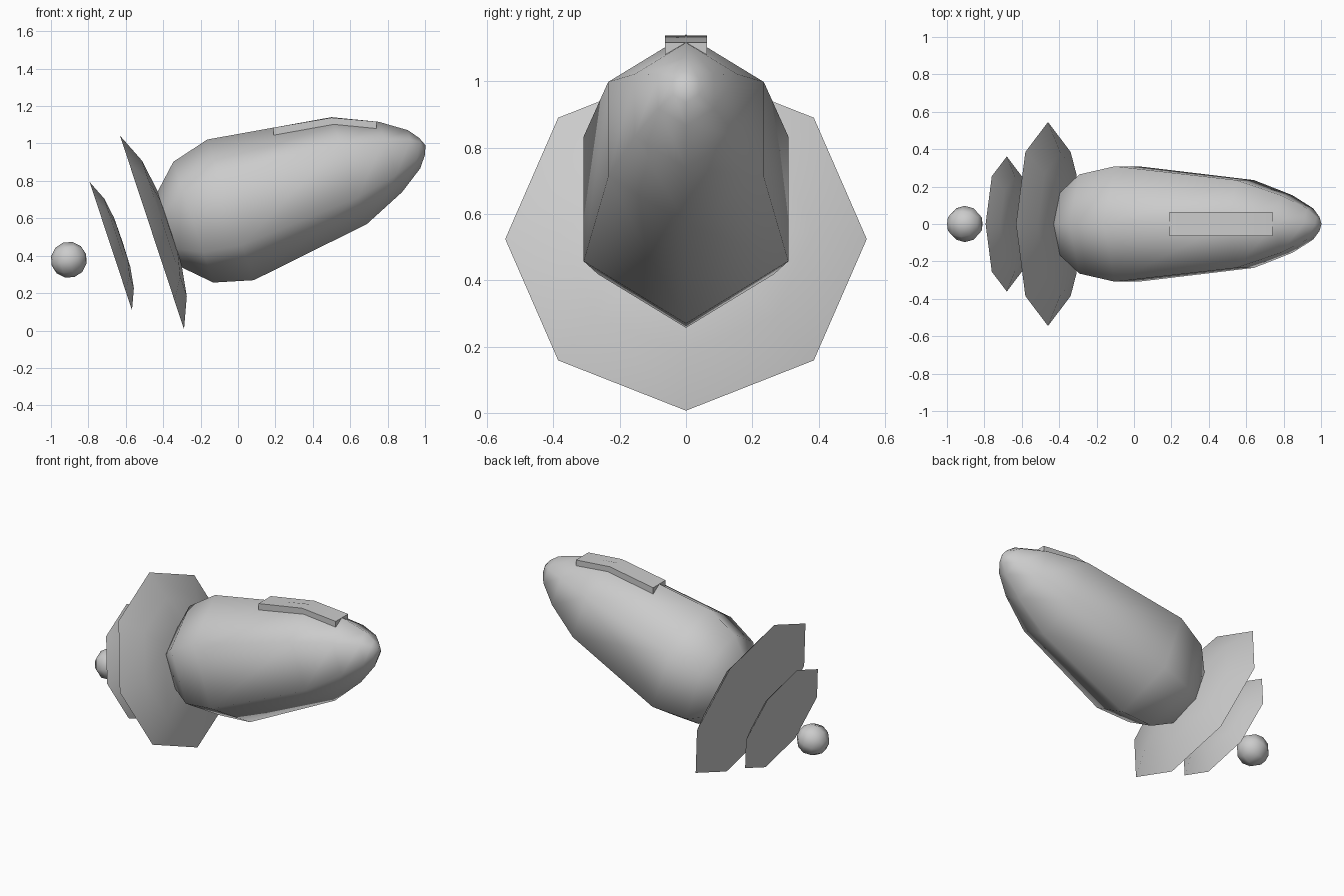
import bpy, bmesh, math

if "Cube" in bpy.data.objects:
    bpy.data.objects.remove(bpy.data.objects["Cube"])

TILT = math.radians(18.3)
CA, SA = math.cos(TILT), math.sin(TILT)


def place(a, y, b):
    """Point at distance a along the tilted axis, b above it, y sideways."""
    return (CA * a - SA * b, y, SA * a + CA * b)


def finish(name, bm, angle=65):
    bmesh.ops.recalc_face_normals(bm, faces=bm.faces)
    me = bpy.data.meshes.new(name)
    bm.to_mesh(me)
    bm.free()
    ob = bpy.data.objects.new(name, me)
    bpy.context.collection.objects.link(ob)
    bpy.ops.object.select_all(action='DESELECT')
    ob.select_set(True)
    bpy.context.view_layer.objects.active = ob
    bpy.ops.object.shade_smooth_by_angle(angle=math.radians(angle))
    return ob


def lathe(name, profile, sides, b0, squash=1.0):
    """Spin (position, radius) pairs about the tilted axis; end poles at radius 0."""
    bm = bmesh.new()
    rings = []
    for a, r in profile:
        if r == 0:
            rings.append([bm.verts.new(place(a, 0, b0))] * sides)
        else:
            rings.append([bm.verts.new(place(a, squash * r * math.sin(2 * math.pi * i / sides),
                                             b0 + r * math.cos(2 * math.pi * i / sides)))
                          for i in range(sides)])
    for r0, r1 in zip(rings, rings[1:]):
        for i in range(sides):
            j = (i + 1) % sides
            bm.faces.new(list(dict.fromkeys((r0[i], r0[j], r1[j], r1[i]))))
    if profile[0][1] > 0:
        bm.faces.new(rings[0])
    return finish(name, bm)


# six-sided tapered body with rounded rear and nose
lathe("body", [(-0.24, 0), (-0.185, 0.205), (-0.045, 0.34), (0.165, 0.396), (0.833, 0.301),
               (1.065, 0.198), (1.197, 0.108), (1.242, 0.05), (1.263, 0)], 6, 0.625, 0.9)

# two shallow octagonal domes with flat rear faces
for name, a0, radius in (("large_disc", -0.272, 0.545), ("small_disc", -0.504, 0.361)):
    lathe(name, [(a0 + radius * h, radius * r) for h, r in
                 ((0, 1), (0.128, 0.7), (0.178, 0.38), (0.185, 0))], 8, 0.642)

# rear ball
R = 0.097
ball = [(-0.74 - R * math.cos(math.pi * i / 6), R * math.sin(math.pi * i / 6)) for i in range(7)]
ball[0], ball[-1] = (ball[0][0], 0), (ball[-1][0], 0)
lathe("ball", ball, 8, 0.643)

# flat strip following the top ridge
bm = bmesh.new()
sections = []
for x, z in ((0.19, 1.085), (0.5, 1.138), (0.74, 1.117)):
    sections.append([bm.verts.new((x, y, z + d)) for y, d in
                     ((-0.063, 0), (0.063, 0), (0.063, -0.06), (-0.063, -0.06))])
for s0, s1 in zip(sections, sections[1:]):
    for i in range(4):
        j = (i + 1) % 4
        bm.faces.new((s0[i], s0[j], s1[j], s1[i]))
bm.faces.new(sections[0])
bm.faces.new(sections[-1])
finish("top_strip", bm, 30)
